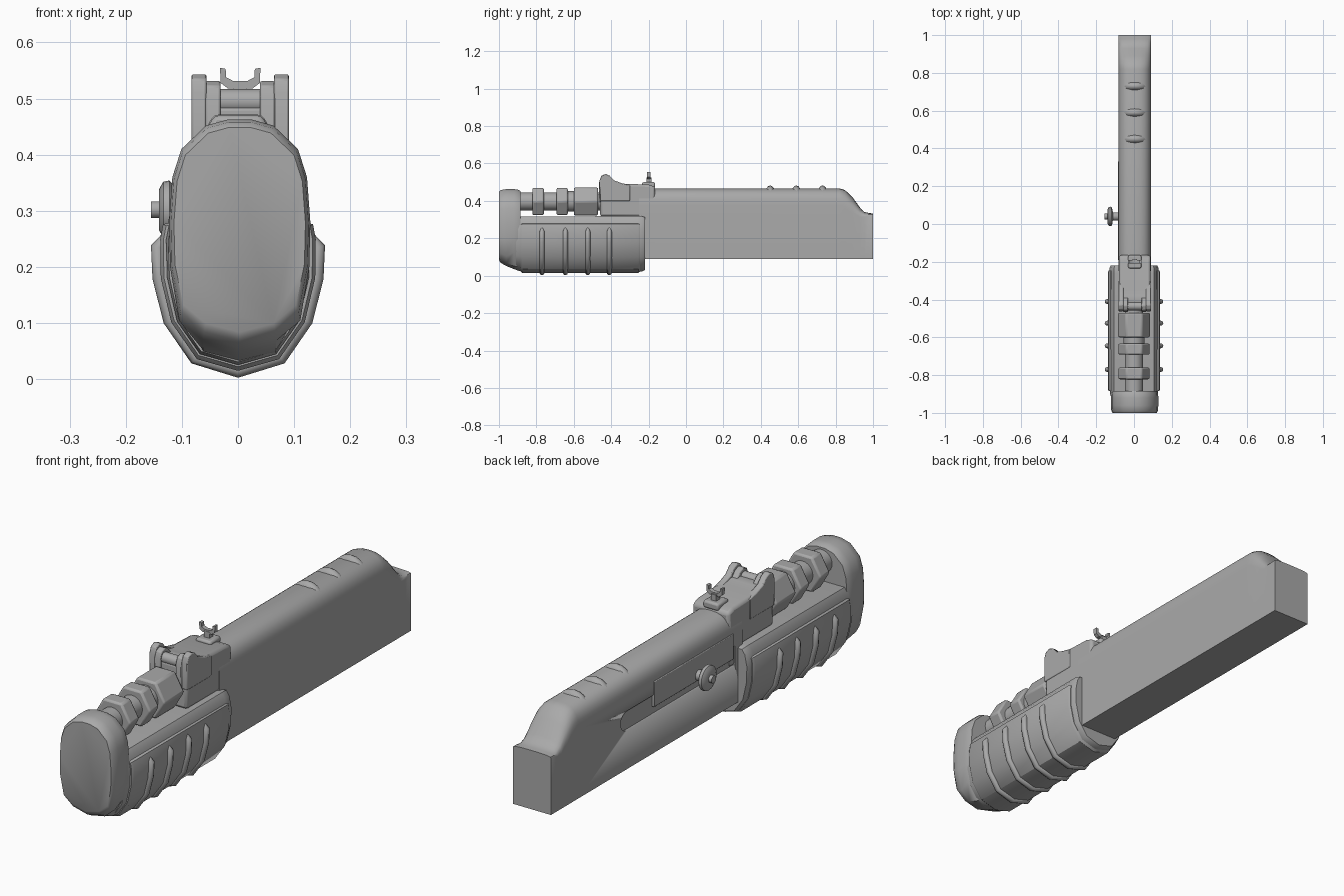
import bpy, bmesh, math
from mathutils import Vector

if "Cube" in bpy.data.objects:
    bpy.data.objects.remove(bpy.data.objects["Cube"])

grey = bpy.data.materials.new("grey_metal")
grey.diffuse_color = (0.4, 0.4, 0.4, 1)
grey.use_nodes = True
grey.node_tree.nodes["Principled BSDF"].inputs["Base Color"].default_value = grey.diffuse_color
CX = 0.004  # centre line of receiver and barrel


def finish(bm, name, bevel=0, angle=35):
    bmesh.ops.recalc_face_normals(bm, faces=bm.faces)
    me = bpy.data.meshes.new(name)
    bm.to_mesh(me)
    bm.free()
    ob = bpy.data.objects.new(name, me)
    bpy.context.collection.objects.link(ob)
    me.materials.append(grey)
    if bevel:
        m = ob.modifiers.new("bevel", 'BEVEL')
        m.width, m.segments, m.limit_method = bevel, 2, 'ANGLE'
        m.angle_limit = math.radians(40)
    bpy.context.view_layer.objects.active = ob
    ob.select_set(True)
    bpy.ops.object.shade_smooth_by_angle(angle=math.radians(angle))
    ob.select_set(False)
    return ob


def loft(name, rings, bevel=0, angle=35):
    """Skin a list of equal-length closed rings and cap both ends."""
    bm = bmesh.new()
    vs = [[bm.verts.new(p) for p in r] for r in rings]
    n = len(vs[0])
    for a, b in zip(vs, vs[1:]):
        for i in range(n):
            bm.faces.new((a[i], a[(i + 1) % n], b[(i + 1) % n], b[i]))
    bm.faces.new(vs[0])
    bm.faces.new(vs[-1])
    return finish(bm, name, bevel, angle)


def extrude_x(name, pts, x0, x1, bevel=0):
    """Side outline in (y, z) extruded across x."""
    return loft(name, [[(x, y, z) for y, z in pts] for x in (x0, x1)], bevel)


def box(name, x, y, z, bevel=0):
    return extrude_x(name, [(y[0], z[0]), (y[1], z[0]), (y[1], z[1]), (y[0], z[1])], *x, bevel)


def turned(name, axis, centre, prof, n=24, phase=0, bevel=0):
    """Rings of (distance along axis, radius) around x or y."""
    rings = []
    for d, r in prof:
        ring = []
        for i in range(n):
            t = 2 * math.pi * i / n + phase
            a, b = r * math.cos(t), r * math.sin(t)
            v = Vector((d, a, b)) if axis == 'x' else Vector((a, d, b))
            ring.append(v + Vector(centre))
        rings.append(ring)
    return loft(name, rings, bevel)


def tube(name, pts, r, n=8):
    """Round bar following a path, tapered at its ends."""
    cu = bpy.data.curves.new(name, 'CURVE')
    cu.dimensions, cu.bevel_depth, cu.bevel_resolution, cu.use_fill_caps = '3D', r, 2, True
    sp = cu.splines.new('POLY')
    sp.points.add(len(pts) - 1)
    for i, p in enumerate(pts):
        sp.points[i].co = (*p, 1)
        sp.points[i].radius = 0.5 if i in (0, len(pts) - 1) else 1
    cu.materials.append(grey)
    ob = bpy.data.objects.new(name, cu)
    bpy.context.collection.objects.link(ob)
    return ob


# receiver: square sides with an arched top that drops to a square butt end
def body_ring(y, h, s):
    ring = [(CX + 0.087, y, 0.09)]
    for i in range(13):
        t = math.pi * i / 12
        c, q = math.cos(t), math.sin(t)
        ring.append((CX + 0.087 * math.copysign(abs(c) ** 0.75, c), y, h - s + s * q ** 0.75))
    return ring + [(CX - 0.087, y, 0.09)]


receiver = loft("receiver", [body_ring(*a) for a in (
    (-0.25, .467, .09), (.82, .467, .09), (.85, .458, .09), (.89, .42, .08),
    (.93, .365, .05), (.955, .34, .025), (.98, .335, .012), (1, .333, .008))])

# slot along the left side
slot = [(-0.2, .25)] + [(.505 + .04 * math.cos(t), .29 + .04 * math.sin(t))
        for t in [math.pi * (i / 8 - .5) for i in range(9)]] + [(-0.2, .33)]
cutter = extrude_x("slot_cutter", slot, -0.12, CX - 0.079)
cutter.hide_render = True
cutter.hide_set(True)
cut = receiver.modifiers.new("slot", 'BOOLEAN')
cut.operation, cut.object = 'DIFFERENCE', cutter
box("bolt_cover", (CX - .09, CX - .07), (-.19, .33), (.28, .385), .003)

# bolt knob
turned("bolt_knob", 'x', (0, .04, .302), [(-.08, .022), (-.112, .022), (-.116, .045),
       (-.122, .052), (-.133, .05), (-.141, .036), (-.141, .015), (-.155, .015)])

# raised bands over the top
for y0 in (.45, .59, .73):
    rings = []
    for dy, k in ((-.022, 0), (-.011, .013), (0, .018), (.011, .013), (.022, 0)):
        rings.append([(CX + (.075 + k * .3) * math.cos(math.pi * i / 12), y0 + dy,
                       .385 + (.08 + k) * math.sin(math.pi * i / 12)) for i in range(13)])
    loft("top_band", rings, angle=60)

# handguard and its raised grip panel share a hull-like outline
HALF = [(0, .02), (.07, .04), (.112, .1), (.13, .18), (.132, .25), (.122, .3), (.108, .32)]


def mirror_ring(half, y, k=1, zc=.2):
    pts = half + [(-x, z) for x, z in reversed(half) if x > 0]
    return [(x * k, y, zc + (z - zc) * k) for x, z in pts]


loft("handguard", [mirror_ring(HALF, y, k) for y, k in
     ((-.91, .94), (-.89, .97), (-.26, .99), (-.235, .985), (-.22, .94))], angle=40)
PANEL = [(0, .013), (.074, .034), (.12, .1), (.139, .18), (.14, .25), (.135, .277), (.11, .282)]
loft("grip_panel", [mirror_ring(PANEL, y, k) for y, k in
     ((-.885, .95), (-.875, .99), (-.255, .99), (-.245, .95))])

# grip ribs wrap underneath
RIB = [(.13, .255), (.142, .235), (.139, .18), (.12, .105), (.075, .039), (0, .016)]
for y in (-.77, -.645, -.525, -.41):
    tube("grip_rib", [(x, y, z) for x, z in RIB] + [(-x, y, z) for x, z in RIB[-2::-1]], .0135)

# front cap, tapered below
CAP = [(0, .03), (.065, .06), (.108, .125), (.124, .2), (.126, .28), (.12, .36),
       (.104, .41), (.06, .452), (.02, .463), (0, .464)]


def cap_ring(y, k, low):
    pts = mirror_ring(CAP[:-1], y, k, .26)
    return [(x + .003, yy, max(z, low) if z > low + .08 else low + (z - .03) * .55) for x, yy, z in pts]


loft("front_cap", [cap_ring(*a) for a in ((-1, .93, .075), (-.99, .975, .065),
     (-.96, 1, .052), (-.92, 1, .035), (-.9, .99, .03), (-.885, .95, .03))], angle=40)

# barrel with hexagonal nuts
turned("barrel", 'y', (CX - .004, 0, .397), [(-.92, .048), (-.44, .048)])
for y0, y1, r in ((-.822, -.76, .084), (-.692, -.632, .084), (-.6, -.47, .086)):
    turned("hex_nut", 'y', (CX - .004, 0, .397), [(y0, r), (y1, r)], 6, 0, .008)
turned("barrel_collar", 'y', (CX - .004, 0, .397), [(-.632, .055), (-.6, .055)])

# sight block with two front ears and a cross pin
block = [(-.46, .318), (-.24, .318), (-.22, .25), (-.17, .25), (-.165, .475), (-.2, .487),
         (-.34, .492), (-.38, .5), (-.41, .505), (-.455, .49)]
extrude_x("sight_block", block, CX - .084, CX + .084, .012)
ear = [(-.46, .4), (-.462, .51), (-.452, .535), (-.43, .544), (-.408, .535),
       (-.385, .51), (-.345, .495), (-.3, .485), (-.3, .4)]
for s in (-1, 1):
    extrude_x("sight_ear", ear, CX + s * .06, CX + s * .087, .004)
    extrude_x("pin_shoulder", [(y - .003, z - .012) for y, z in ear[:6]],
              CX + s * .035, CX + s * .062, .004)
turned("cross_pin", 'x', (0, -.435, .495), [(CX - .06, .022), (CX + .06, .022)], 16)

# notched rear sight
box("sight_post", (CX - .012, CX + .012), (-.21, -.185), (.47, .525))
notch = [(-.022, .518), (.022, .518), (.035, .528), (.036, .555), (.026, .553), (.025, .538),
         (.012, .531), (-.012, .531), (-.025, .538), (-.026, .553), (-.036, .555), (-.035, .528)]
loft("rear_sight", [[(CX + x, y, z) for x, z in notch] for y in (-.208, -.19)])
box("sight_base", (CX - .035, CX + .035), (-.235, -.165), (.47, .5), .008)
